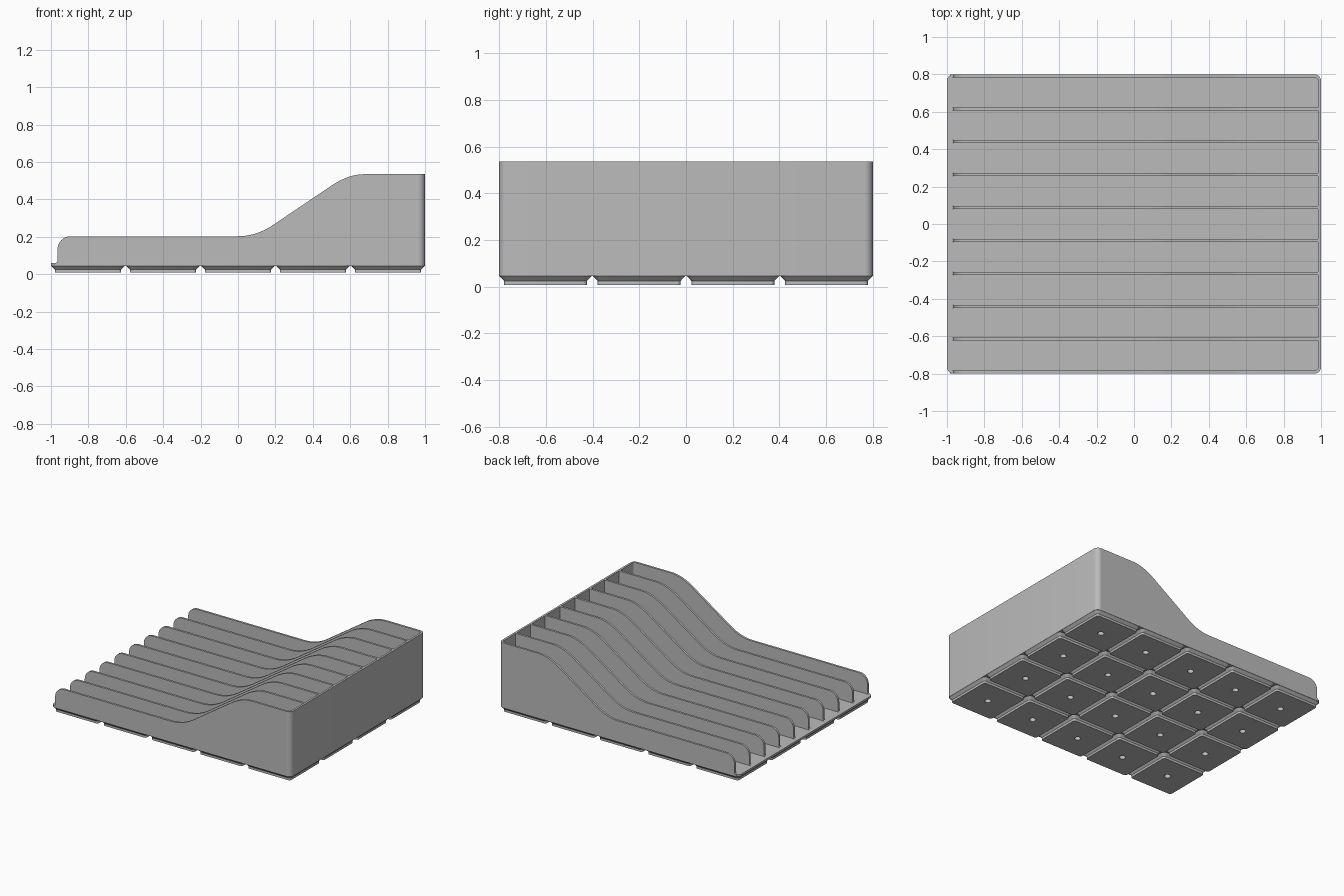
import bpy, bmesh
from math import sin, cos, pi, radians
from mathutils import Vector

cube = bpy.data.objects.get("Cube")
if cube:
    bpy.data.objects.remove(cube)

grey = bpy.data.materials.new("plain grey")
grey.use_nodes = True
COLOUR = (0.5, 0.5, 0.5, 1)
grey.diffuse_color = COLOUR
grey.node_tree.nodes["Principled BSDF"].inputs["Base Color"].default_value = COLOUR

PITCH, FLOOR, TOP = 0.401, 0.06, 0.535
CORNER, WALL = 0.036, 0.016


def arc(cx, cy, r, start, end, steps=6):
    """Points on a circular arc, angles in degrees."""
    return [(cx + r * cos(radians(start + (end - start) * i / steps)),
             cy + r * sin(radians(start + (end - start) * i / steps)))
            for i in range(steps + 1)]


def rounded_rect(hx, hy, r):
    pts = []
    for sx, sy, a in ((1, 1, 0), (-1, 1, 90), (-1, -1, 180), (1, -1, 270)):
        pts += arc(sx * (hx - r), sy * (hy - r), r, a, a + 90)
    return pts


def bend(p, q, r, steps=8):
    """Quadratic curve from p to r pulled towards q."""
    p, q, r = Vector(p), Vector(q), Vector(r)
    return [tuple(p * (1 - t) ** 2 + q * 2 * t * (1 - t) + r * t * t)
            for t in (i / steps for i in range(steps + 1))]


def loft(name, loops, smooth=True):
    """Closed solid through loops of equal point count."""
    bm = bmesh.new()
    rings = [[bm.verts.new(p) for p in loop] for loop in loops]
    for a, b in zip(rings, rings[1:]):
        for i in range(len(a)):
            j = (i + 1) % len(a)
            bm.faces.new((a[i], a[j], b[j], b[i]))
    bm.faces.new(rings[0][::-1])
    bm.faces.new(rings[-1])
    bmesh.ops.remove_doubles(bm, verts=bm.verts, dist=1e-5)
    bmesh.ops.recalc_face_normals(bm, faces=bm.faces)
    mesh = bpy.data.meshes.new(name)
    bm.to_mesh(mesh)
    bm.free()
    mesh.materials.append(grey)
    obj = bpy.data.objects.new(name, mesh)
    bpy.context.collection.objects.link(obj)
    if smooth:
        bpy.ops.object.select_all(action='DESELECT')
        obj.select_set(True)
        bpy.context.view_layer.objects.active = obj
        bpy.ops.object.shade_smooth_by_angle(angle=radians(30))
    return obj


def at_z(points, z):
    return [(x, y, z) for x, y in points]


# Floor plate
outline = rounded_rect(1.0, 0.8, CORNER)
loft("floor_plate", [at_z(outline, 0.045), at_z(outline, FLOOR)])

# Feet: stepped pads with a small blind hole underneath
foot_steps = [(0.198, CORNER, 0.046), (0.1775, 0.0155, 0.025),
              (0.1775, 0.0155, 0.008), (0.022, 0.022, 0.008),
              (0.022, 0.022, 0.044)]
first = loft("foot", [at_z(rounded_rect(h, h, r), z) for h, r, z in foot_steps])
for ix in range(5):
    for iy in range(4):
        foot = first if ix == iy == 0 else first.copy()
        if foot is not first:
            bpy.context.collection.objects.link(foot)
        foot.name = f"foot_{ix}_{iy}"
        foot.location = ((ix - 2) * PITCH, (iy - 1.5) * PITCH, 0)

# Divider profile in x and z: low front, sloped rise, tall end
low, end_x = 0.203, 1 - CORNER


def divider_profile(x_end):
    pts = [(x_end, FLOOR - 0.01), (-0.985, FLOOR - 0.01)]
    pts += arc(-0.977, FLOOR + 0.012, 0.012, 270, 360, 4)
    pts += arc(-0.895, low - 0.07, 0.07, 180, 90, 8)
    pts += bend((0.0, low), (0.10, low), (0.19, 0.265))
    pts += bend((0.50, 0.474), (0.59, TOP), (0.68, TOP))
    pts.append((x_end, TOP))
    return pts


for i in range(10):
    y = (i - 4.5) * (1.6 - WALL) / 9
    profile = divider_profile(end_x if i in (0, 9) else 0.99)
    loft(f"divider_{i}", [[(x, y + s * WALL / 2, z) for x, z in profile]
                          for s in (-1, 1)])

# Tall end wall with rounded outer corners
inner_r = CORNER - WALL
yc = 0.8 - CORNER
wall = arc(end_x, -yc, CORNER, -90, 0) + arc(end_x, yc, CORNER, 0, 90)
wall += arc(end_x, yc, inner_r, 90, 0) + arc(end_x, -yc, inner_r, 0, -90)
loft("end_wall", [at_z(wall, FLOOR - 0.01), at_z(wall, TOP)])
